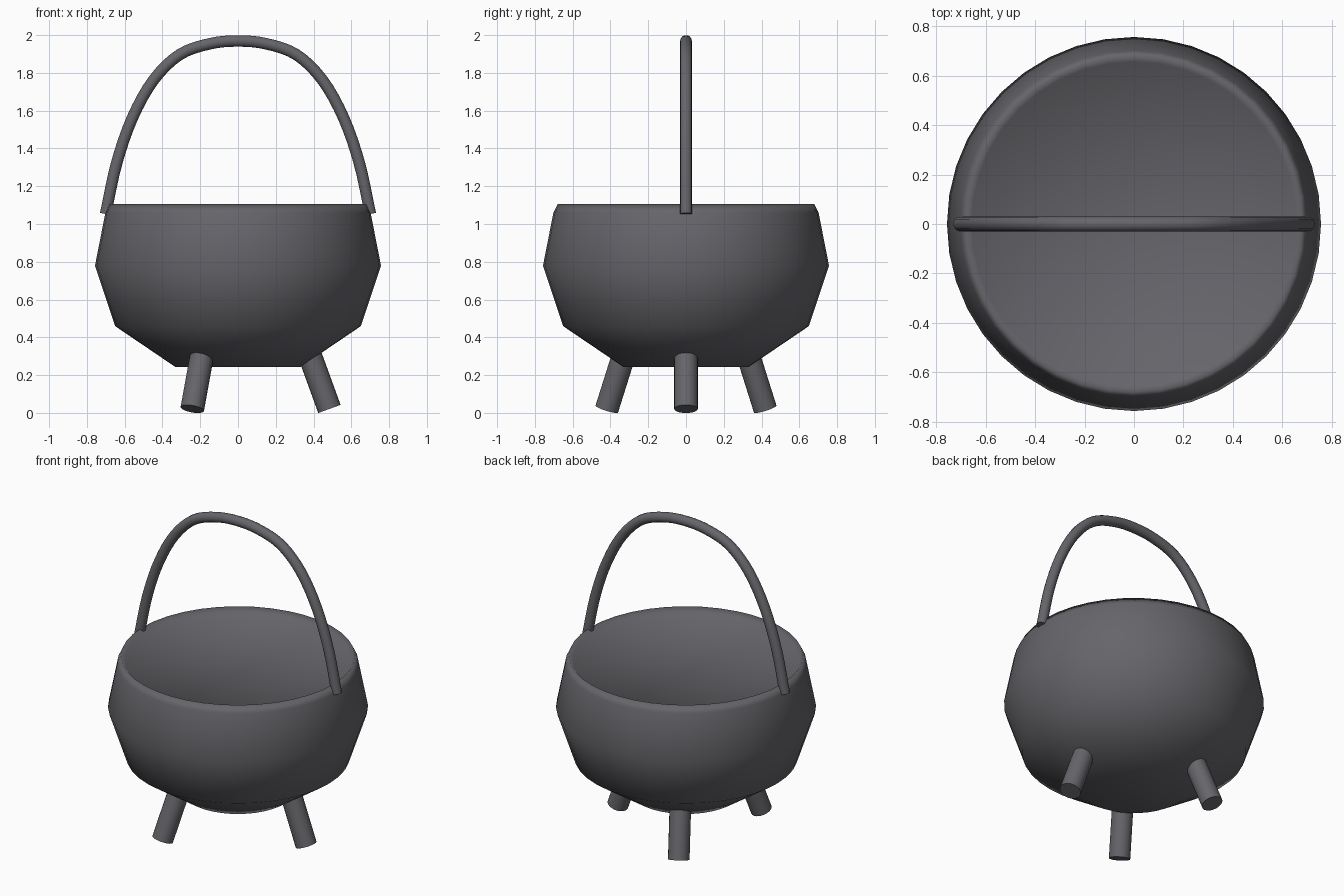
import bpy, bmesh, math
from mathutils import Vector, Matrix

cube = bpy.data.objects.get("Cube")
if cube:
    bpy.data.objects.remove(cube, do_unlink=True)

iron = bpy.data.materials.new("dark_iron")
iron.use_nodes = True
color = (0.132, 0.131, 0.145, 1)
iron.diffuse_color = color
iron.node_tree.nodes["Principled BSDF"].inputs["Base Color"].default_value = color


def add_object(name, bm, sharp_angle):
    bmesh.ops.recalc_face_normals(bm, faces=bm.faces)
    mesh = bpy.data.meshes.new(name)
    bm.to_mesh(mesh)
    bm.free()
    mesh.materials.append(iron)
    obj = bpy.data.objects.new(name, mesh)
    bpy.context.collection.objects.link(obj)
    bpy.ops.object.select_all(action='DESELECT')
    obj.select_set(True)
    bpy.context.view_layer.objects.active = obj
    bpy.ops.object.shade_smooth_by_angle(angle=math.radians(sharp_angle))
    return obj


# Round pot: one lathed profile, from the flat base over the rim to the filled top
profile = [(0, 0.242), (0.33, 0.242), (0.65, 0.459), (0.757, 0.78), (0.702, 1.06),
           (0.68, 1.105), (0.657, 1.078), (0, 1.078)]
bm = bmesh.new()
verts = [bm.verts.new((r, 0, z)) for r, z in profile]
edges = [bm.edges.new(pair) for pair in zip(verts, verts[1:])]
bmesh.ops.spin(bm, geom=verts + edges, cent=(0, 0, 0), axis=(0, 0, 1),
               angle=math.tau, steps=40)
bmesh.ops.remove_doubles(bm, verts=bm.verts, dist=0.0005)
add_object("pot", bm, 180)

# Three splayed legs
tilt, length = math.radians(20), 0.42
foot = Vector((0.484, 0, 0.021))
for i, name in enumerate(("left_leg", "back_right_leg", "front_right_leg")):
    bm = bmesh.new()
    bmesh.ops.create_cone(bm, cap_ends=True, segments=20, radius1=0.063,
                          radius2=0.063, depth=length)
    place = (Matrix.Rotation(i * math.tau / 3, 4, 'Z') @ Matrix.Translation(foot)
             @ Matrix.Rotation(-tilt, 4, 'Y') @ Matrix.Translation((0, 0, length / 2)))
    bmesh.ops.transform(bm, matrix=place, verts=bm.verts)
    add_object(name, bm, 40)

# Arched handle: a round tube swept along a mirrored curve
half = [(0.701, 1.053), (0.643, 1.32), (0.56, 1.56), (0.448, 1.761),
        (0.31, 1.896), (0.15, 1.954)]
path = [(-x, z) for x, z in half] + [(0, 1.969)] + half[::-1]
path = [Vector((x, 0, z)) for x, z in path]
fine = []
for i in range(len(path) - 1):
    a, b = path[i], path[i + 1]
    before = path[i - 1] if i else 2 * a - b
    after = path[i + 2] if i + 2 < len(path) else 2 * b - a
    for k in range(4):
        t = k / 4
        fine.append(a + ((b - before) * t + (2 * before - 5 * a + 4 * b - after) * t**2
                         + (3 * a - before - 3 * b + after) * t**3) / 2)
fine.append(path[-1])

bm = bmesh.new()
sides, radius, rings = 14, 0.031, []
for i, p in enumerate(fine):
    along = (fine[min(i + 1, len(fine) - 1)] - fine[max(i - 1, 0)]).normalized()
    across = Vector((0, 1, 0))
    normal = along.cross(across)
    angles = [math.tau * k / sides for k in range(sides)]
    rings.append([bm.verts.new(p + radius * (math.cos(a) * across + math.sin(a) * normal))
                  for a in angles])
for r, s in zip(rings, rings[1:]):
    for k in range(sides):
        n = (k + 1) % sides
        bm.faces.new((r[k], r[n], s[n], s[k]))
for end in (rings[0], rings[-1]):
    bm.faces.new(end)
add_object("handle", bm, 40)
